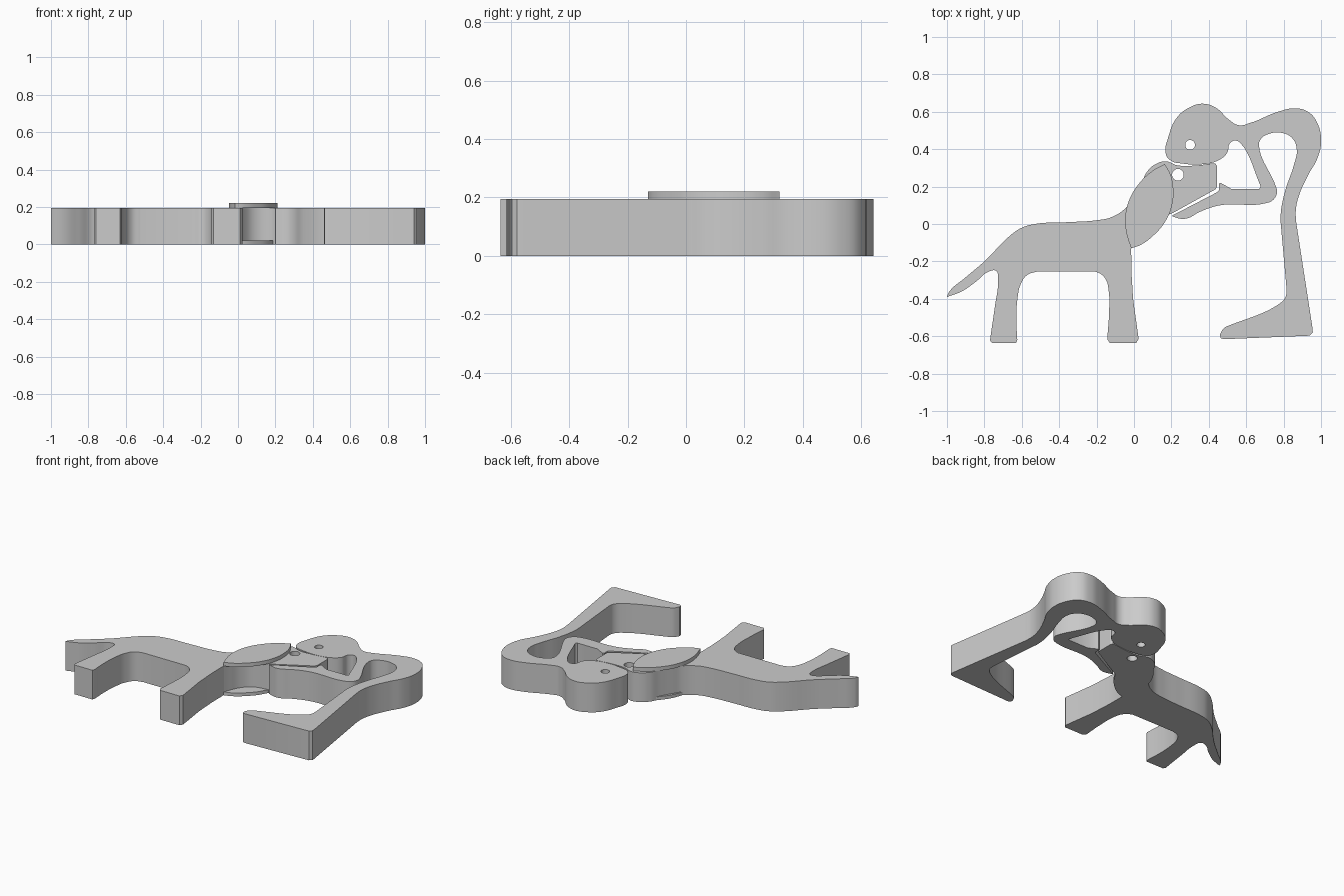
import bpy
import bmesh
import math

cube = bpy.data.objects.get("Cube")
if cube:
    bpy.data.objects.remove(cube, do_unlink=True)

grey = bpy.data.materials.new("plain grey")
grey.use_nodes = True
COLOUR = (0.6, 0.6, 0.6, 1)
grey.diffuse_color = COLOUR
grey.node_tree.nodes["Principled BSDF"].inputs["Base Color"].default_value = COLOUR

THICK = 0.195
SMOOTH, STRAIGHT = "AUTO", "VECTOR"


def add_outline(curve, sections):
    """Closed outline made of sections of smooth or straight-edged points."""
    points = [(kind, p) for kind, section in sections for p in section]
    spline = curve.splines.new("BEZIER")
    spline.bezier_points.add(len(points) - 1)
    spline.use_cyclic_u = True
    for bp, (kind, (x, y)) in zip(spline.bezier_points, points):
        bp.co = (x, y, 0)
        bp.handle_left_type = bp.handle_right_type = kind


def circle(x, y, r):
    steps = [k * math.pi / 4 for k in range(8)]
    return [(SMOOTH, [(x + r * math.cos(a), y + r * math.sin(a)) for a in steps])]


def plate(name, outlines, bottom, top):
    """Solid flat plate cut from one outline, with further outlines as holes."""
    curve = bpy.data.curves.new(name + " outline", "CURVE")
    curve.dimensions = "2D"
    curve.fill_mode = "BOTH"
    curve.resolution_u = 8
    curve.extrude = (top - bottom) / 2
    for sections in outlines:
        add_outline(curve, sections)
    helper = bpy.data.objects.new(name + " helper", curve)
    bpy.context.collection.objects.link(helper)
    bpy.context.view_layer.update()
    graph = bpy.context.evaluated_depsgraph_get()
    mesh = bpy.data.meshes.new_from_object(helper.evaluated_get(graph))
    bpy.data.objects.remove(helper, do_unlink=True)
    bpy.data.curves.remove(curve)

    # Weld caps to walls and set the plate at its height
    bm = bmesh.new()
    bm.from_mesh(mesh)
    bmesh.ops.remove_doubles(bm, verts=bm.verts, dist=0.0002)
    bmesh.ops.recalc_face_normals(bm, faces=bm.faces)
    bmesh.ops.translate(bm, verts=bm.verts, vec=(0, 0, (top + bottom) / 2))
    bm.to_mesh(mesh)
    bm.free()
    mesh.name = name
    mesh.materials.clear()
    mesh.materials.append(grey)
    obj = bpy.data.objects.new(name, mesh)
    bpy.context.collection.objects.link(obj)
    bpy.ops.object.select_all(action="DESELECT")
    obj.select_set(True)
    bpy.context.view_layer.objects.active = obj
    bpy.ops.object.shade_smooth_by_angle(angle=math.radians(30))
    return obj


# Dog: tail and back, head, jaw and throat, front leg, belly, hind leg
dog_back = [(-0.99, -0.365), (-0.9, -0.285), (-0.8, -0.2), (-0.66, -0.06), (-0.6, -0.02),
            (-0.53, 0), (-0.35, 0.01), (-0.2, 0.02), (-0.12, 0.037), (-0.04, 0.09),
            (0.0, 0.15), (0.04, 0.22), (0.07, 0.28), (0.115, 0.32), (0.17, 0.335),
            (0.23, 0.314), (0.32, 0.312)]
dog_snout = [(0.42, 0.324), (0.436, 0.322), (0.444, 0.31), (0.444, 0.2), (0.435, 0.185),
             (0.21, 0.06), (0.19, 0.052)]
dog_throat = [(0.09, 0.03), (0.035, -0.02), (0.0, -0.09)]
dog_front_leg = [(-0.015, -0.13), (-0.014, -0.25), (-0.005, -0.4), (0.025, -0.615),
                 (0.012, -0.635), (-0.13, -0.635), (-0.143, -0.615), (-0.134, -0.5)]
dog_front_curve = [(-0.135, -0.36), (-0.155, -0.29), (-0.2, -0.257)]
dog_belly = [(-0.23, -0.255), (-0.52, -0.255)]
dog_hind_curve = [(-0.57, -0.272), (-0.605, -0.32), (-0.623, -0.4), (-0.629, -0.51)]
dog_hind_leg = [(-0.624, -0.62), (-0.63, -0.635), (-0.76, -0.635), (-0.77, -0.622),
                (-0.745, -0.45)]
dog_tail = [(-0.727, -0.29), (-0.736, -0.252), (-0.765, -0.25), (-0.85, -0.312),
            (-0.92, -0.36)]
dog = [(SMOOTH, dog_back), (STRAIGHT, dog_snout), (SMOOTH, dog_throat),
       (STRAIGHT, dog_front_leg), (SMOOTH, dog_front_curve), (STRAIGHT, dog_belly),
       (SMOOTH, dog_hind_curve), (STRAIGHT, dog_hind_leg), (SMOOTH, dog_tail),
       (STRAIGHT, [(-1, -0.39)])]
plate("dog_body", [dog, circle(0.235, 0.263, 0.031)], 0, THICK)

# Dog ears: one lens raised on the top side, one flush with the underside
ear_tip, ear_root = [(0.165, 0.32)], [(-0.015, -0.13)]
ear_back = [(-0.04, -0.05), (-0.047, 0.03), (-0.025, 0.13), (0.03, 0.22), (0.1, 0.285)]
ear_front = [(0.195, 0.265), (0.21, 0.19), (0.203, 0.1), (0.165, 0.01), (0.1, -0.065),
             (0.035, -0.112)]
ear = [(STRAIGHT, ear_root), (SMOOTH, ear_back), (STRAIGHT, ear_tip), (SMOOTH, ear_front)]
for name, bottom, top in (("top_ear", THICK, 0.22), ("underside_ear", 0, 0.022)):
    plate(name, [ear], bottom, top)

# Crouching person: head, arm and hand, chest, thigh and foot, back
head = [(0.17, 0.375), (0.195, 0.34), (0.26, 0.323), (0.37, 0.32), (0.45, 0.34),
        (0.498, 0.38), (0.512, 0.43), (0.54, 0.446), (0.573, 0.428)]
arm_inside = [(0.678, 0.2), (0.67, 0.188), (0.52, 0.188), (0.463, 0.22), (0.454, 0.216),
              (0.454, 0.18), (0.445, 0.17), (0.2, 0.043)]
hand = [(0.25, 0.028), (0.29, 0.032), (0.35, 0.064), (0.46, 0.1)]
elbow = [(0.7, 0.11), (0.745, 0.13), (0.765, 0.17), (0.757, 0.205)]
chest = [(0.668, 0.42), (0.68, 0.457), (0.725, 0.483), (0.785, 0.488), (0.845, 0.46),
         (0.87, 0.4), (0.853, 0.31), (0.812, 0.19), (0.787, 0.08)]
shin = [(0.783, 0.02), (0.816, -0.35)]
ankle = [(0.81, -0.39), (0.775, -0.428)]
foot = [(0.49, -0.55), (0.475, -0.562), (0.46, -0.59), (0.463, -0.61), (0.48, -0.616),
        (0.94, -0.597), (0.956, -0.58), (0.955, -0.56), (0.867, 0.01)]
back = [(0.865, 0.07), (0.88, 0.145), (0.93, 0.26), (0.98, 0.35), (1, 0.44),
        (0.98, 0.54), (0.93, 0.6), (0.86, 0.618), (0.77, 0.6), (0.62, 0.54),
        (0.56, 0.528), (0.505, 0.56), (0.44, 0.62), (0.37, 0.643), (0.3, 0.625),
        (0.23, 0.57), (0.185, 0.47)]
person = [(SMOOTH, head), (STRAIGHT, arm_inside), (SMOOTH, hand), (SMOOTH, elbow),
          (SMOOTH, chest), (STRAIGHT, shin), (SMOOTH, ankle), (STRAIGHT, foot),
          (SMOOTH, back)]
plate("person_body", [person, circle(0.3, 0.423, 0.026)], 0, THICK)
